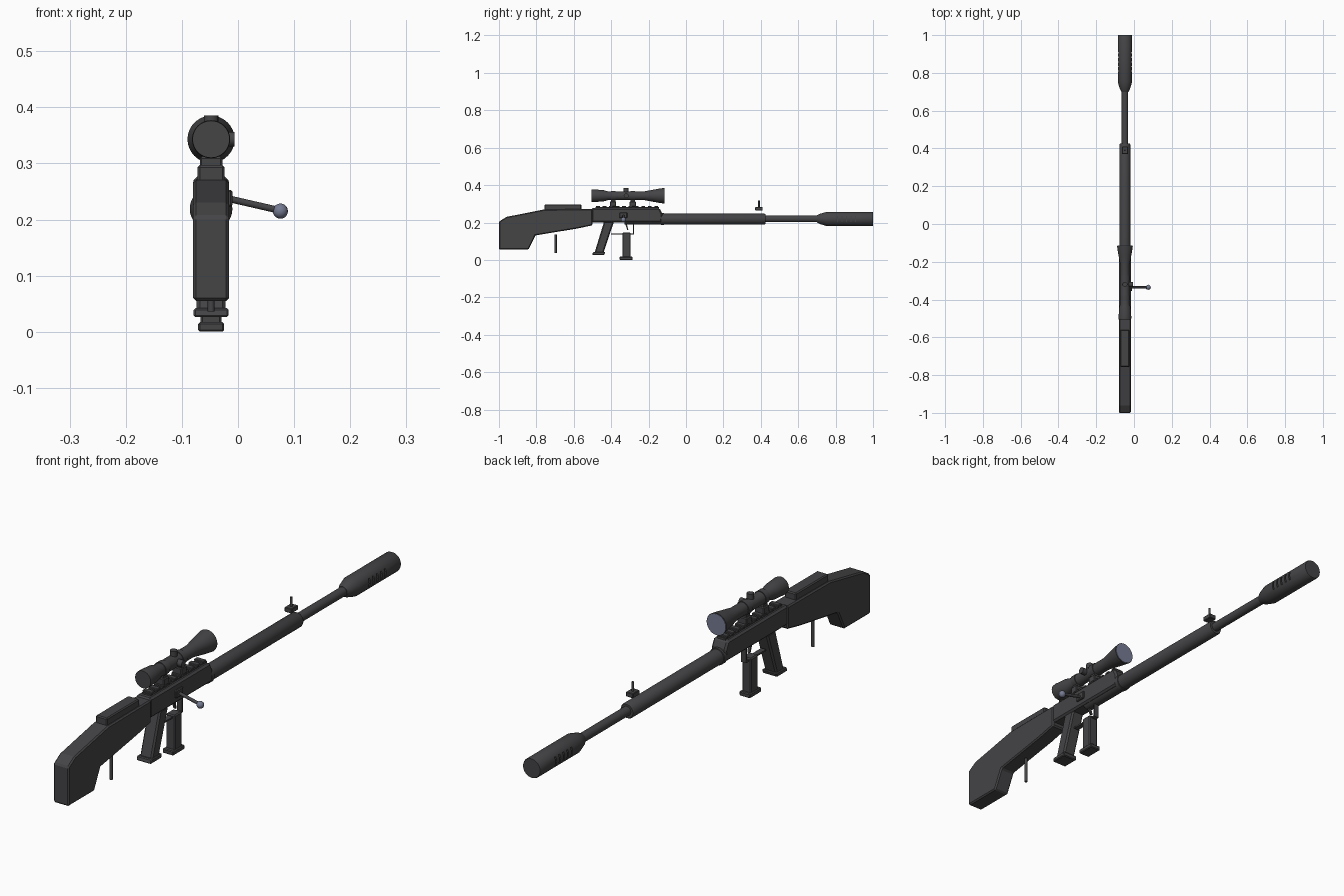
import bpy, bmesh, math
from mathutils import Vector

if "Cube" in bpy.data.objects:
    bpy.data.objects.remove(bpy.data.objects["Cube"])

CX = -0.048  # centre line of the whole model


def material(name, rgb):
    m = bpy.data.materials.new(name)
    m.diffuse_color = (*rgb, 1)
    m.use_nodes = True
    m.node_tree.nodes["Principled BSDF"].inputs["Base Color"].default_value = m.diffuse_color
    return m


DARK = material("dark grey metal", (0.058, 0.058, 0.062))
STEEL = material("blue grey glass and steel", (0.18, 0.20, 0.29))


def finish(name, bm, mat=DARK, bevel=0, smooth=False):
    bmesh.ops.recalc_face_normals(bm, faces=bm.faces[:])
    me = bpy.data.meshes.new(name)
    bm.to_mesh(me)
    bm.free()
    ob = bpy.data.objects.new(name, me)
    bpy.context.collection.objects.link(ob)
    me.materials.append(mat)
    if bevel:
        b = ob.modifiers.new("bevel", 'BEVEL')
        b.width, b.segments, b.limit_method = bevel, 1, 'ANGLE'
    if smooth:
        bpy.ops.object.select_all(action='DESELECT')
        ob.select_set(True)
        bpy.context.view_layer.objects.active = ob
        bpy.ops.object.shade_smooth_by_angle(angle=math.radians(30))
    return ob


def prism(name, pts, half, bevel=0, mat=DARK):
    """Side profile of (y, z) points, extruded across x."""
    bm = bmesh.new()
    f = bm.faces.new([bm.verts.new((CX - half, y, z)) for y, z in pts])
    new = bmesh.ops.extrude_face_region(bm, geom=[f])["geom"]
    bmesh.ops.translate(bm, vec=(2 * half, 0, 0),
                        verts=[v for v in new if isinstance(v, bmesh.types.BMVert)])
    return finish(name, bm, mat, bevel)


def box(name, y0, y1, z0, z1, half, bevel=0):
    return prism(name, [(y0, z0), (y1, z0), (y1, z1), (y0, z1)], half, bevel)


def lathe(name, z, profile, sides=32):
    """Profile of (y, radius) points turned round the y axis."""
    bm = bmesh.new()
    rings = []
    for y, r in profile:
        rings.append([bm.verts.new((CX + r * math.cos(a), y, z + r * math.sin(a)))
                      for a in (2 * math.pi * i / sides for i in range(sides))])
    for a, b in zip(rings, rings[1:]):
        for i in range(sides):
            j = (i + 1) % sides
            bm.faces.new((a[i], a[j], b[j], b[i]))
    bm.faces.new(rings[0])
    bm.faces.new(rings[-1])
    return finish(name, bm, smooth=True)


def rod(name, a, b, r, sides=16, mat=DARK):
    a, b = Vector(a), Vector(b)
    bm = bmesh.new()
    bmesh.ops.create_cone(bm, cap_ends=True, segments=sides, radius1=r, radius2=r,
                          depth=(b - a).length)
    bm.transform((b - a).to_track_quat('Z', 'Y').to_matrix().to_4x4())
    bmesh.ops.translate(bm, vec=(a + b) / 2, verts=bm.verts[:])
    return finish(name, bm, mat, smooth=True)


# Stock, cheek rest and rear support rod
prism("stock", [(-1, 0.055), (-0.842, 0.055), (-0.805, 0.131), (-0.58, 0.168),
                (-0.5, 0.185), (-0.5, 0.272), (-0.757, 0.27), (-0.96, 0.23),
                (-1, 0.205)], 0.032, 0.005)
box("cheek_rest", -0.757, -0.56, 0.265, 0.297, 0.024, 0.004)
rod("stock_rod", (CX, -0.697, 0.036), (CX, -0.697, 0.137), 0.006)

# Receiver
prism("receiver", [(-0.505, 0.2), (-0.13, 0.2), (-0.125, 0.245), (-0.142, 0.277),
                   (-0.505, 0.277)], 0.031, 0.007)

# Barrel, handguard and muzzle
lathe("handguard", 0.218, [(-0.33, 0.029), (-0.135, 0.029), (-0.134, 0.032),
                           (-0.118, 0.032), (-0.117, 0.029), (0.42, 0.029), (0.426, 0.026)])
lathe("barrel", 0.219, [(0.4, 0.0175), (0.72, 0.0175)])
muzzle = lathe("muzzle", 0.219, [(0.7, 0.019), (0.715, 0.027), (0.752, 0.038),
                                 (0.996, 0.038), (1.0, 0.036)])

# Muzzle slots, cut on both sides
bm = bmesh.new()
for side in (-1, 1):
    for i in range(5):
        g = bmesh.ops.create_cube(bm, size=1)["verts"]
        bmesh.ops.scale(bm, vec=(0.02, 0.007, 0.034), verts=g)
        bmesh.ops.translate(bm, vec=(CX + side * 0.04, 0.81 + i * 0.024, 0.219), verts=g)
cutter = finish("muzzle_slot_cutter", bm)
cutter.hide_render = True
cutter.hide_set(True)
cut = muzzle.modifiers.new("slots", 'BOOLEAN')
cut.operation, cut.object, cut.solver = 'DIFFERENCE', cutter, 'EXACT'

# Front sight
box("front_sight_block", 0.37, 0.41, 0.264, 0.282, 0.015, 0.002)
rod("front_sight_post", (CX, 0.39, 0.28), (CX, 0.39, 0.317), 0.0045)

# Rail with teeth
box("rail", -0.485, -0.145, 0.274, 0.282, 0.018)
for i in range(10):
    y = -0.47 + i * 0.0345
    box(f"rail_tooth_{i + 1}", y - 0.01, y + 0.01, 0.28, 0.289, 0.02, 0.002)

# Scope with mounts, turrets and lens
SZ = 0.343
lathe("scope_body", SZ, [(-0.505, 0.033), (-0.495, 0.034), (-0.44, 0.030), (-0.42, 0.024),
                         (-0.22, 0.024), (-0.165, 0.034), (-0.15, 0.037), (-0.116, 0.042)])
rod("scope_lens", (CX, -0.118, SZ), (CX, -0.1145, SZ), 0.0395, 32, STEEL)
for n, y in (("rear", -0.39), ("front", -0.285)):
    box(f"{n}_scope_mount", y - 0.017, y + 0.017, 0.284, 0.312, 0.02, 0.003)
    box(f"{n}_scope_foot", y - 0.012, y + 0.012, 0.305, 0.33, 0.014)
    lathe(f"{n}_scope_ring", SZ, [(y - 0.012, 0.0265), (y + 0.012, 0.0265)])
rod("top_turret", (CX, -0.32, SZ), (CX, -0.32, 0.385), 0.013)
rod("side_turret", (CX, -0.32, SZ), (-0.006, -0.32, SZ), 0.013)

# Bolt block, handle and knob
bm = bmesh.new()
bmesh.ops.create_cube(bm, size=1)
bmesh.ops.scale(bm, vec=(0.02, 0.042, 0.03), verts=bm.verts[:])
bmesh.ops.translate(bm, vec=(-0.02, -0.335, 0.238), verts=bm.verts[:])
finish("bolt_block", bm, bevel=0.003)
rod("bolt_handle", (-0.025, -0.335, 0.239), (0.075, -0.335, 0.216), 0.006)
bm = bmesh.new()
bmesh.ops.create_uvsphere(bm, u_segments=16, v_segments=10, radius=0.0135)
bmesh.ops.translate(bm, vec=(0.0755, -0.335, 0.215), verts=bm.verts[:])
finish("bolt_knob", bm, STEEL, smooth=True)

# Grip with flared base
prism("grip", [(-0.49, 0.035), (-0.442, 0.035), (-0.385, 0.205), (-0.438, 0.205)],
      0.026, 0.006)
prism("grip_base", [(-0.502, 0.026), (-0.437, 0.026), (-0.432, 0.042), (-0.497, 0.042)],
      0.031, 0.003)

# Magazine
box("magazine", -0.34, -0.296, 0.012, 0.147, 0.019, 0.004)
box("magazine_base", -0.355, -0.285, 0.0, 0.017, 0.023, 0.003)

# Trigger and guard
box("guard_bottom", -0.4, -0.278, 0.135, 0.141, 0.01)
box("guard_front", -0.284, -0.278, 0.135, 0.205, 0.01)
prism("trigger", [(-0.33, 0.205), (-0.32, 0.205), (-0.308, 0.16), (-0.314, 0.16)], 0.005)
